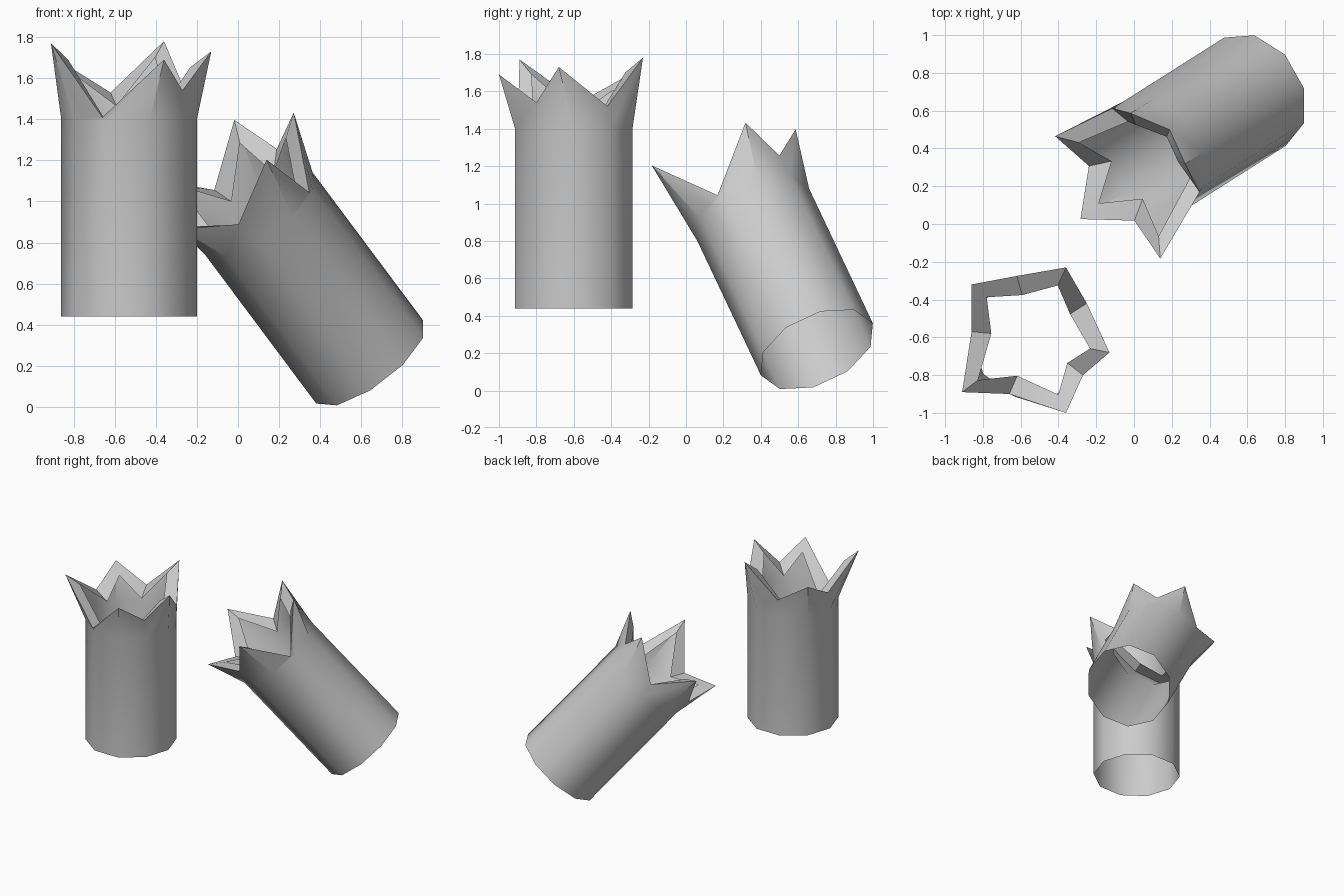
import bpy
import math
from mathutils import Matrix, Vector

if "Cube" in bpy.data.objects:
    bpy.data.objects.remove(bpy.data.objects["Cube"])

R, SIDES, WALL = 0.33, 10, 0.96

# Crown rim outline: (x, y, height), alternating petal tip and valley
RIM = [(0.40, -0.08, 1.29), (0.28, 0.18, 1.08),
       (0.17, 0.37, 1.34), (-0.09, 0.325, 1.09),
       (-0.33, 0.28, 1.24), (-0.33, 0.03, 1.10),
       (-0.38, -0.29, 1.33), (-0.13, -0.30, 0.97),
       (0.17, -0.40, 1.25), (0.26, -0.20, 1.10)]


def ring(z):
    return [(R * math.cos(math.tau * i / SIDES), R * math.sin(math.tau * i / SIDES), z)
            for i in range(SIDES)]


def inset(p, d=0.105, drop=0.94):
    r = math.hypot(p[0], p[1])
    k = (r - d) / r
    return (p[0] * k, p[1] * k, p[2] * drop)


def crown_tube(name, matrix):
    # Open tube, flared jagged crown, and a folded-in lip
    rings = [ring(0), ring(WALL), RIM, [inset(p) for p in RIM]]
    verts = [v for r in rings for v in r]
    faces = []
    for k in range(len(rings) - 1):
        for i in range(SIDES):
            a, b = k * SIDES + i, k * SIDES + (i + 1) % SIDES
            faces.append((a, b, b + SIDES, a + SIDES))
    me = bpy.data.meshes.new(name)
    me.from_pydata(verts, [], faces)
    ob = bpy.data.objects.new(name, me)
    bpy.context.collection.objects.link(ob)
    ob.matrix_world = matrix
    bpy.ops.object.select_all(action='DESELECT')
    ob.select_set(True)
    bpy.context.view_layer.objects.active = ob
    bpy.ops.object.shade_smooth_by_angle(angle=math.radians(40))
    return ob


# Upright tube
crown_tube("upright_crown_tube", Matrix.Translation((-0.53, -0.60, 0.44)))

# Leaning tube: same shape, axis tilted to the front left
axis = Vector((-0.56, -0.355, 0.75)).normalized()
side = Vector((0.0, 0.91, 0.414))
side = (side - axis * side.dot(axis)).normalized()
tilt = Matrix((side, axis.cross(side), axis)).transposed().to_4x4()
crown_tube("leaning_crown_tube", Matrix.Translation((0.64, 0.70, 0.22)) @ tilt)
